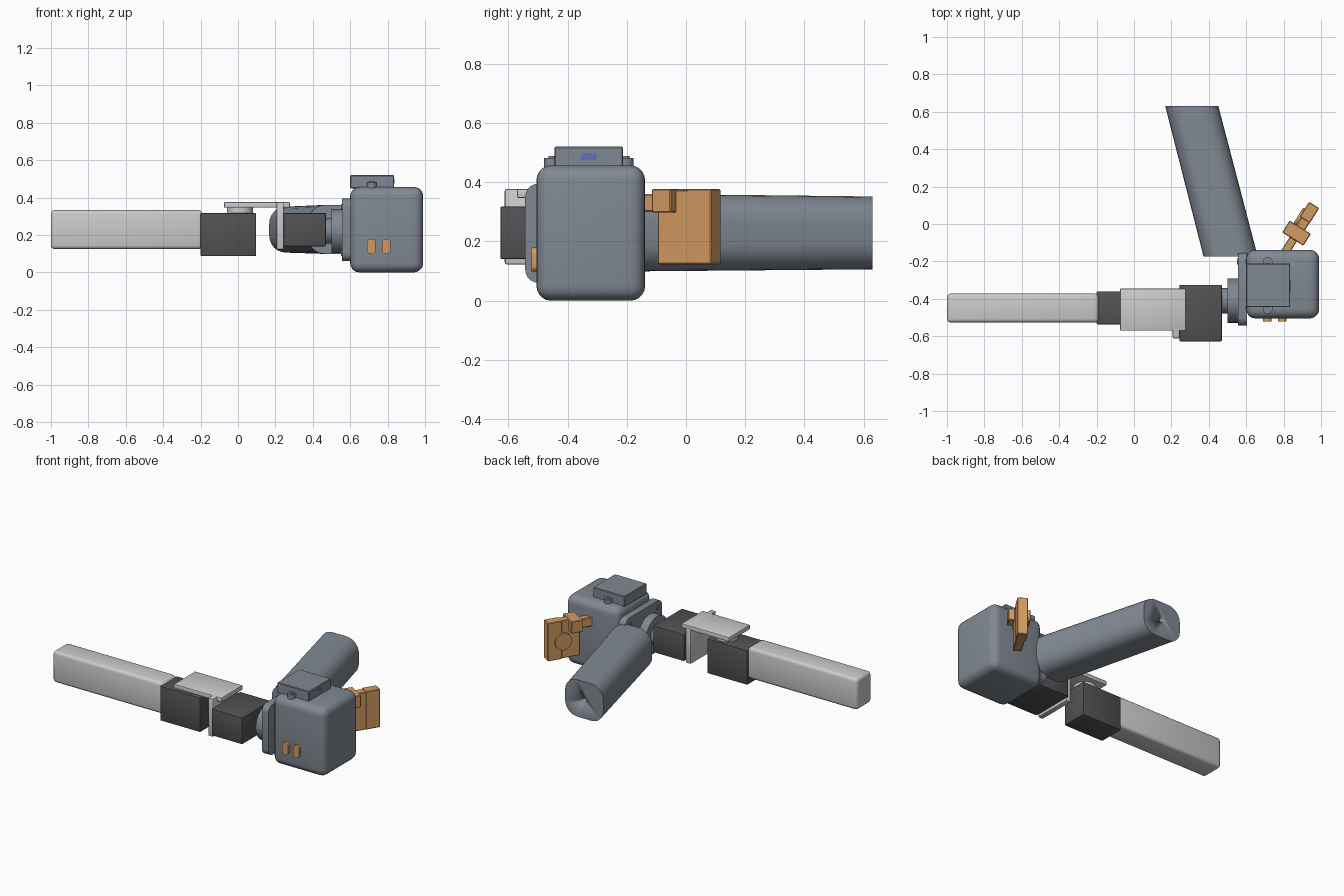
import bpy, bmesh, math
from mathutils import Matrix, Vector

if "Cube" in bpy.data.objects:
    bpy.data.objects.remove(bpy.data.objects["Cube"])


def material(name, rgb):
    m = bpy.data.materials.new(name)
    m.diffuse_color = (*rgb, 1)
    m.use_nodes = True
    m.node_tree.nodes["Principled BSDF"].inputs["Base Color"].default_value = m.diffuse_color
    return m


STEEL = material("blue_grey", (0.22, 0.25, 0.29))
PALE = material("light_grey", (0.62, 0.62, 0.63))
DARK = material("dark_grey", (0.085, 0.085, 0.09))
ORANGE = material("orange", (0.65, 0.33, 0.12))
BLUE = material("blue", (0.12, 0.18, 0.5))


def finish(name, bm, mat):
    bmesh.ops.recalc_face_normals(bm, faces=bm.faces)
    me = bpy.data.meshes.new(name)
    bm.to_mesh(me)
    bm.free()
    ob = bpy.data.objects.new(name, me)
    bpy.context.collection.objects.link(ob)
    me.materials.append(mat)
    bpy.ops.object.select_all(action='DESELECT')
    ob.select_set(True)
    bpy.context.view_layer.objects.active = ob
    bpy.ops.object.shade_smooth_by_angle(angle=math.radians(32))
    return ob


# box from min/max ranges; axis=None rounds all edges, else only edges along that axis
def box(name, x, y, z, mat, r=0.0, axis=None, seg=4, rot=0.0):
    bm = bmesh.new()
    bmesh.ops.create_cube(bm, size=1)
    bmesh.ops.scale(bm, vec=(x[1] - x[0], y[1] - y[0], z[1] - z[0]), verts=bm.verts)
    if r:
        edges = [e for e in bm.edges if axis is None
                 or abs((e.verts[0].co - e.verts[1].co).normalized()[axis]) > 0.9]
        bmesh.ops.bevel(bm, geom=edges, offset=r, segments=seg, profile=0.5, affect='EDGES')
    centre = Vector((sum(x) / 2, sum(y) / 2, sum(z) / 2))
    bm.transform(Matrix.Translation(centre) @ Matrix.Rotation(rot, 4, 'Z'))
    return finish(name, bm, mat)


def cylinder(name, start, end, radius, mat, sides=40):
    a, b = Vector(start), Vector(end)
    bm = bmesh.new()
    bmesh.ops.create_cone(bm, cap_ends=True, segments=sides, radius1=radius,
                          radius2=radius, depth=(b - a).length)
    q = (b - a).to_track_quat('Z', 'Y').to_matrix().to_4x4()
    bm.transform(Matrix.Translation((a + b) / 2) @ q)
    return finish(name, bm, mat)


def cut(target, cutter):
    mod = target.modifiers.new("cut", 'BOOLEAN')
    mod.operation, mod.object, mod.solver = 'DIFFERENCE', cutter, 'EXACT'
    cutter.hide_render = True
    bpy.context.view_layer.objects.active = target
    bpy.ops.object.modifier_apply(modifier=mod.name)
    bpy.data.objects.remove(cutter)


# main housing and its top module
box("main_housing", (0.60, 0.99), (-0.505, -0.138), (0, 0.457), STEEL, 0.05, seg=5)
box("top_module", (0.60, 0.835), (-0.444, -0.212), (0.45, 0.52), STEEL, 0.004, seg=1)
for i, y in enumerate((-0.453, -0.203)):
    cylinder(f"module_lug_{i}", (0.715, y, 0.45), (0.715, y, 0.482), 0.026, STEEL, 24)
    cylinder(f"lug_screw_{i}", (0.715, y, 0.45), (0.715, y, 0.488), 0.012, STEEL, 12)
box("data_port", (0.80, 0.837), (-0.357, -0.303), (0.475, 0.499), BLUE)

# front buttons
for i, x in enumerate((0.713, 0.793)):
    box(f"front_button_{i}", (x - 0.023, x + 0.023), (-0.522, -0.49), (0.098, 0.18),
        ORANGE, 0.021, 1, 5)

# side mounting plate with corner screws
box("side_plate", (0.556, 0.604), (-0.543, -0.155), (0.06, 0.395), STEEL, 0.045, 0, 5)
for i, (y, z) in enumerate(((-0.50, 0.35), (-0.20, 0.35), (-0.50, 0.105), (-0.20, 0.105))):
    cylinder(f"plate_screw_{i}", (0.551, y, z), (0.57, y, z), 0.016, STEEL, 16)

# rotary neck joining the plate to the wrist motor
cylinder("neck_flange", (0.50, -0.41, 0.222), (0.56, -0.41, 0.222), 0.118, STEEL)
cylinder("neck_shaft", (0.46, -0.41, 0.222), (0.51, -0.41, 0.222), 0.068, STEEL)
box("wrist_motor", (0.243, 0.47), (-0.627, -0.325), (0.14, 0.318), DARK, 0.006, seg=2)

# angled bracket between the two motors
box("bracket_top", (-0.075, 0.277), (-0.57, -0.345), (0.346, 0.377), PALE, 0.006, seg=2)
box("bracket_leg", (0.207, 0.244), (-0.612, -0.345), (0.123, 0.377), PALE, 0.006, seg=2)
cylinder("bracket_pivot", (0.01, -0.448, 0.31), (0.01, -0.448, 0.35), 0.07, PALE)
box("arm_motor", (-0.2, 0.097), (-0.537, -0.36), (0.087, 0.317), DARK, 0.006, seg=2)
box("arm_bar", (-1.0, -0.19), (-0.527, -0.372), (0.125, 0.333), PALE, 0.02, seg=3)


# sheared handle: rounded section lofted from the housing to the free end
def handle_section(cx, y, hw, hh, cz, r):
    pts = []
    for sx, sz, a0 in ((1, 1, 0), (-1, 1, 90), (-1, -1, 180), (1, -1, 270)):
        for k in range(7):
            a = math.radians(a0 + 15 * k)
            pts.append((cx + sx * (hw - r) + r * math.cos(a), y,
                        cz + sz * (hh - r) + r * math.sin(a)))
    return pts


bm = bmesh.new()
rings = [[bm.verts.new(p) for p in handle_section(*s)] for s in (
    (0.517, -0.175, 0.145, 0.131, 0.23, 0.095), (0.309, 0.63, 0.142, 0.123, 0.229, 0.09))]
n = len(rings[0])
for i in range(n):
    bm.faces.new((rings[0][i], rings[0][(i + 1) % n], rings[1][(i + 1) % n], rings[1][i]))
for ring in rings:
    bm.faces.new(ring)
handle = finish("handle", bm, STEEL)
cut(handle, cylinder("end_hole_cutter", (0.32, 0.58, 0.229), (0.306, 0.66, 0.229), 0.018, STEEL, 16))
for y in (0.0, 0.54):
    x = 0.472 - 0.2585 * y
    cut(handle, cylinder("screw_hole_cutter", (x, y, 0.05), (x, y, 0.15), 0.018, STEEL, 16))


# orange lever: arm, clamp block, two plate halves and a round pad, laid along a slanted line
ANGLE = math.radians(58)
ALONG = Vector((math.cos(ANGLE), math.sin(ANGLE), 0))
SIDE = Vector((math.sin(ANGLE), -math.cos(ANGLE), 0))
BASE = Vector((0.812, -0.14, 0))


def lever_box(name, s, t, z, r=0.004):
    c = BASE + ALONG * sum(s) / 2 + SIDE * sum(t) / 2
    hs, ht = (s[1] - s[0]) / 2, (t[1] - t[0]) / 2
    box(name, (c.x - hs, c.x + hs), (c.y - ht, c.y + ht), z, ORANGE, r, None, 1, ANGLE)


lever_box("lever_arm", (-0.06, 0.12), (-0.02, 0.025), (0.30, 0.36))
lever_box("lever_clamp", (0.07, 0.145), (-0.067, 0.067), (0.297, 0.377))
lever_box("lever_plate_inner", (0.07, 0.20), (-0.024, 0.03), (0.123, 0.374))
lever_box("lever_plate_outer", (0.19, 0.285), (-0.032, 0.032), (0.123, 0.377))
pad = BASE + ALONG * 0.185 + Vector((0, 0, 0.24))
cylinder("lever_pad", pad - SIDE * 0.042, pad, 0.055, ORANGE, 32)
